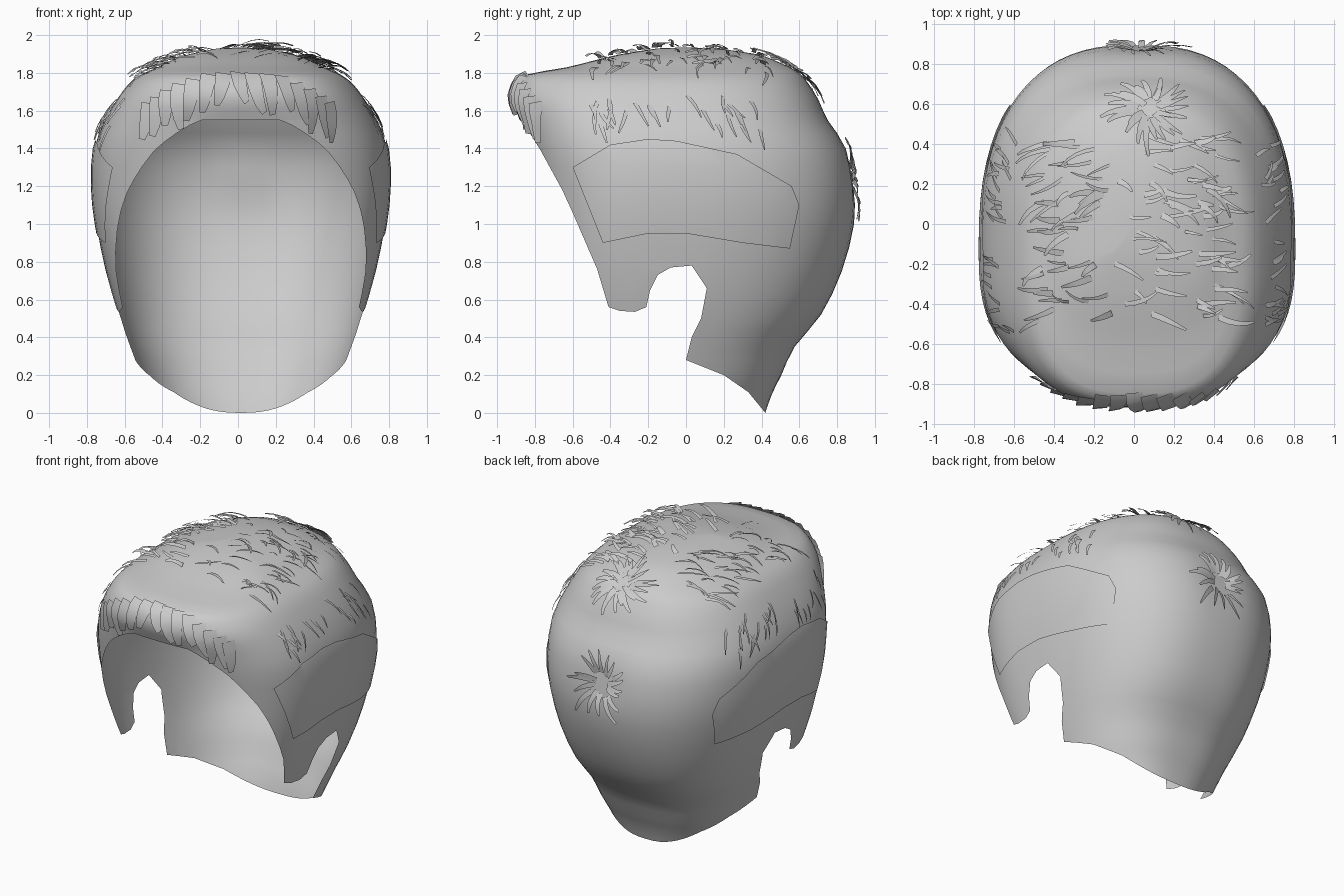
import bpy, bmesh, math, random
from mathutils import Vector
from mathutils.bvhtree import BVHTree

random.seed(4)
if "Cube" in bpy.data.objects:
    bpy.data.objects.remove(bpy.data.objects["Cube"], do_unlink=True)

hair = bpy.data.materials.new("hair grey")
hair.use_nodes = True
hair.diffuse_color = (0.6, 0.6, 0.6, 1)
hair.node_tree.nodes["Principled BSDF"].inputs["Base Color"].default_value = (0.6, 0.6, 0.6, 1)

# Head sections: height, half width, front y, back y
SECTIONS = [
    (0, .42, -.5, .42), (.1, .48, -.58, .455), (.2, .53, -.63, .505),
    (.35, .59, -.67, .575), (.52, .65, -.7, .715), (.75, .715, -.75, .825),
    (1, .765, -.78, .89), (1.2, .785, -.8, .895), (1.4, .775, -.84, .85),
    (1.55, .72, -.88, .75), (1.66, .655, -.92, .7), (1.74, .595, -.9, .65),
    (1.79, .53, -.85, .61), (1.83, .44, -.63, .55), (1.87, .36, -.47, .46),
    (1.9, .27, -.34, .37), (1.93, .12, -.15, .16)]
# Side outlines (y, z): cap with face opening and ear notch, then side panel
FACE = [(-1.2, 1.56), (-.87, 1.55), (-.77, 1.39), (-.655, 1.18), (-.6, 1.06), (-.47, .76), (-.41, .56)]
EAR = [(-.35, .54), (-.27, .535), (-.21, .56), (-.19, .65), (-.15, .73),
       (-.08, .77), (.03, .78), (.11, .66), (.08, .5), (.03, .4), (0, .28)]
NAPE = [(.2, .2), (.33, .11), (.42, 0), (1.2, -.01), (1.2, 2.2), (-1.2, 2.2)]
PANEL = [(-.44, .9), (-.2, .95), (0, .95), (.3, .9), (.55, .87), (.6, 1.1),
         (.56, 1.2), (.27, 1.37), (-.05, 1.44), (-.2, 1.45), (-.4, 1.42), (-.6, 1.3)]
MID = -.13
SHIFT = .015
WHORL = Vector((.03, .89, 1.25))


def smooth_rows(rows, steps=2):
    """Catmull-Rom between the given rows."""
    out = []
    for i in range(len(rows) - 1):
        a, b, c, d = (rows[max(0, min(len(rows) - 1, i + k))] for k in (-1, 0, 1, 2))
        for s in range(steps):
            t = s / steps
            out.append([q + .5 * t * (r - p + t * (2 * p - 5 * q + 4 * r - u
                        + t * (3 * (q - r) + u - p))) for p, q, r, u in zip(a, b, c, d)])
    return out + [rows[-1]]


def power(v, n):
    return math.copysign(abs(v) ** (2 / n), v)


def head(grow=0, around=72):
    """Loft the head, pushed outward by grow, squarer in front, dented at the whorl."""
    bm = bmesh.new()
    rings = []
    for z, w, f, b in smooth_rows(SECTIONS):
        ring = []
        for k in range(around):
            a = math.tau * k / around
            n = 2.5 if math.sin(a) > 0 else 2.7
            c, s = power(math.cos(a), n), power(math.sin(a), n)
            depth = (b - MID if s > 0 else MID - f) + grow
            co = Vector((SHIFT + (w + grow) * c, MID + depth * s, z))
            co.y -= .025 * math.exp(-((co - WHORL).length / .12) ** 2)
            ring.append(bm.verts.new(co))
        rings.append(ring)
    for lo, hi in zip(rings, rings[1:]):
        for k in range(around):
            n = (k + 1) % around
            bm.faces.new((lo[k], lo[n], hi[n], hi[k]))
    top = bm.verts.new((SHIFT, 0, 1.935 + grow))
    for k in range(around):
        bm.faces.new((rings[-1][k], rings[-1][(k + 1) % around], top))
    return bm


def inside(y, z, poly):
    hit = False
    for (y0, z0), (y1, z1) in zip(poly, poly[1:] + poly[:1]):
        if (z0 > z) != (z1 > z) and y < (y1 - y0) * (z - z0) / (z1 - z0) + y0:
            hit = not hit
    return hit


def trim(bm, poly):
    """Cut along a side outline and keep what lies inside it."""
    for a, b in zip(poly, poly[1:] + poly[:1]):
        p, q = Vector((0, *a)), Vector((0, *b))
        mid, reach = (p + q) / 2, (q - p).length / 2 + .13
        near = []
        for f in bm.faces:
            c = f.calc_center_median()
            c.x = 0
            if (c - mid).length < reach:
                near.append(f)
        geom = set(near)
        for f in near:
            geom.update(f.edges)
            geom.update(f.verts)
        if near:
            bmesh.ops.bisect_plane(bm, geom=list(geom), dist=1e-5, plane_co=p,
                                   plane_no=(q - p).cross(Vector((1, 0, 0))))
    gone = []
    for f in bm.faces:
        c = f.calc_center_median()
        if not inside(c.y, c.z, poly):
            gone.append(f)
    bmesh.ops.delete(bm, geom=gone, context='FACES')


def finish(bm, name):
    mesh = bpy.data.meshes.new(name)
    bm.to_mesh(mesh)
    bm.free()
    mesh.materials.append(hair)
    for poly in mesh.polygons:
        poly.use_smooth = True
    ob = bpy.data.objects.new(name, mesh)
    bpy.context.collection.objects.link(ob)


# Main cap, and the raised panel above each ear
cap = head()
trim(cap, FACE + EAR + NAPE)
surface = BVHTree.FromBMesh(cap)
finish(cap, "hair_cap")
panel = head(.009)
trim(panel, PANEL)
finish(panel, "side_panels")


def strand(bm, start, way, length, width, lift, bend=0, steps=4):
    """A tapered card that follows the cap and lifts toward its tip."""
    pos, way, pairs = Vector(start), Vector(way), []
    for i in range(steps + 1):
        t = i / steps
        pos, n, _, _ = surface.find_nearest(pos)
        d = (way - n * way.dot(n)).normalized()
        side = n.cross(d)
        half = side * width * .5 * (1 - .65 * t * t)
        mid = pos + n * (.004 + lift * math.sin(t * 2))
        pairs.append((bm.verts.new(mid + half), bm.verts.new(mid - half + n * width * .2)))
        way = d + side * bend
        pos = pos + d * length / steps
    for (a, b), (c, d) in zip(pairs, pairs[1:]):
        bm.faces.new((a, b, d, c))


# Swept fringe locks along the forehead
bm = bmesh.new()
for k in range(15):
    x = (k - 7) / 7 * .52
    strand(bm, (x, -.84, 1.77 - .45 * x * x), (x * 1.2 + .05, -.5, -1),
           random.uniform(.18, .25), .085, .006, random.uniform(-.1, .1))
finish(bm, "fringe_locks")

# Short tufts over the top, swept sideways
bm = bmesh.new()
for k in range(110):
    x, y = random.uniform(-.54, .5), random.uniform(-.5, .48)
    strand(bm, (x, y, 1.95), (1 if x > -.1 else -1, random.uniform(-.7, .2), 0),
           random.uniform(.08, .19), random.uniform(.015, .035),
           random.uniform(.012, .045), random.uniform(-.2, .2))
finish(bm, "top_tufts")

# Fine locks hanging down both sides
bm = bmesh.new()
for side in (-1, 1):
    for k in range(26):
        strand(bm, (side * .75, random.uniform(-.6, .5), random.uniform(1.53, 1.76)),
               (0, random.uniform(-.2, .7), -1), random.uniform(.08, .17), .022,
               random.uniform(.005, .018), random.uniform(-.15, .15))
finish(bm, "side_locks")


def swirl(name, centre, count, inner, size):
    """Strands fanning out around a point on the cap."""
    bm = bmesh.new()
    c, n, _, _ = surface.find_nearest(Vector(centre))
    u = n.cross(Vector((0, 1, .3))).normalized()
    v = n.cross(u)
    for k in range(count):
        a = math.tau * (k + random.uniform(-.4, .4)) / count
        way = u * math.cos(a) + v * math.sin(a)
        strand(bm, c + way * inner * random.uniform(.6, 1.6), way,
               random.uniform(.5, 1) * size, .035, .02, .12)
    finish(bm, name)


# Whorls at the back of the head and behind the top
swirl("back_whorl", WHORL, 17, .06, .2)
swirl("upper_whorl", (.08, .58, 1.83), 24, .05, .2)
